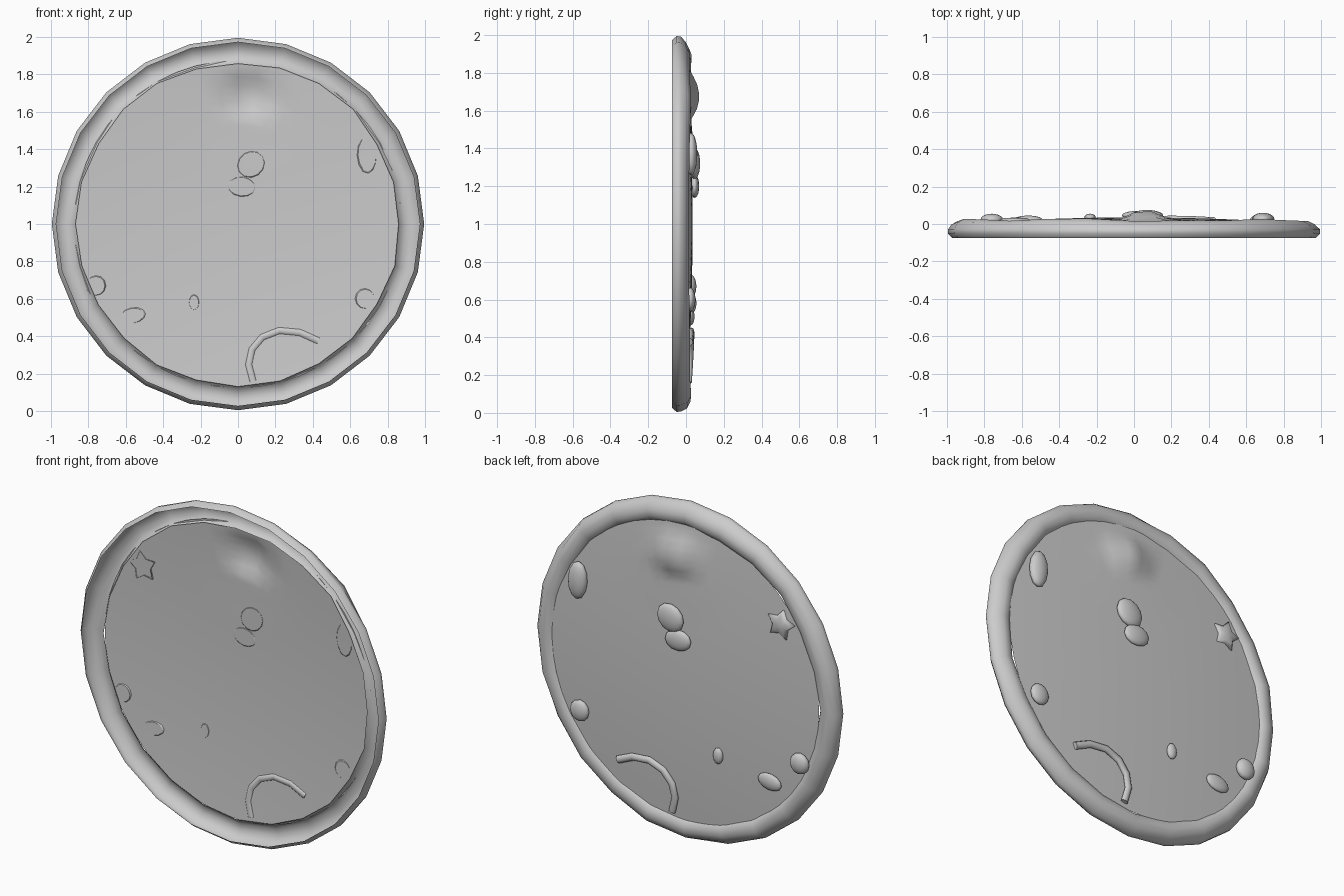
import bpy, bmesh, math, random
from mathutils import Vector, Matrix

if "Cube" in bpy.data.objects:
    bpy.data.objects.remove(bpy.data.objects["Cube"])

random.seed(4)


def finish(name, bm, angle=180):
    me = bpy.data.meshes.new(name)
    bm.to_mesh(me)
    bm.free()
    ob = bpy.data.objects.new(name, me)
    bpy.context.collection.objects.link(ob)
    bpy.ops.object.select_all(action='DESELECT')
    ob.select_set(True)
    bpy.context.view_layer.objects.active = ob
    bpy.ops.object.shade_smooth_by_angle(angle=math.radians(angle))
    return ob


def sheet_y(x, z):
    """Height of the gently domed base, with one bubble near the top."""
    r2 = (x * x + (z - 1) ** 2) / 0.76
    d = math.hypot(x - 0.06, z - 1.69)
    return 0.035 - 0.03 * r2 + 0.05 * max(0, 1 - (d / 0.13) ** 2) ** 0.8 \
        + 0.006 * max(0, 1 - d / 0.4)


def bridge(bm, a, b):
    n = len(a)
    for i in range(n):
        bm.faces.new((a[i], b[i], b[(i + 1) % n], a[(i + 1) % n]))


# crust: rounded lumpy rim, open at the back
bm = bmesh.new()
profile = [(0.862, -0.012), (0.873, 0.004), (0.90, 0.02), (0.935, 0.022),
           (0.97, 0.004), (0.993, -0.028), (0.995, -0.05), (0.972, -0.075)]
N = 24
lumps = [(random.uniform(-0.008, 0.008), random.uniform(-0.008, 0.008)) for _ in range(N)]
rings = []
for k, (r, y) in enumerate(profile):
    ring = []
    for i in range(N):
        a = 2 * math.pi * i / N
        w = 1 if k < 5 else 0
        rr = r + lumps[i][0] * w
        yy = y + lumps[i][1] * w
        ring.append(bm.verts.new((rr * math.cos(a), yy, 1 + rr * math.sin(a))))
    rings.append(ring)
for a, b in zip(rings, rings[1:]):
    bridge(bm, a, b)
bmesh.ops.reverse_faces(bm, faces=bm.faces[:])
finish("crust", bm)

# melted base sheet with a bubble
bm = bmesh.new()
S, R = 48, 20
hub = bm.verts.new((0, sheet_y(0, 1), 1))
prev = None
for k in range(1, R + 1):
    r = 0.875 * k / R
    ring = []
    for i in range(S):
        a = 2 * math.pi * i / S
        x, z = r * math.cos(a), 1 + r * math.sin(a)
        ring.append(bm.verts.new((x, sheet_y(x, z), z)))
    if prev:
        bridge(bm, prev, ring)
    else:
        for i in range(S):
            bm.faces.new((hub, ring[i], ring[(i + 1) % S]))
    prev = ring
bmesh.ops.reverse_faces(bm, faces=bm.faces[:])
finish("cheese_sheet", bm)


# rounded chunks: open-backed pebbles resting on the sheet
def chunk(name, x, z, rx, rz, top, tilt=0):
    base = sheet_y(x, z)
    bm = bmesh.new()
    bmesh.ops.create_uvsphere(bm, u_segments=12, v_segments=10, radius=1)
    low = [v for v in bm.verts if v.co.z < -0.6]
    bmesh.ops.delete(bm, geom=low, context='VERTS')
    h = (top - base) / 1.5
    c, s = math.cos(tilt), math.sin(tilt)
    for v in bm.verts:
        u, w, t = v.co.x * rx, v.co.y * rz, v.co.z
        v.co = (x + u * c - w * s, top - h + t * h, z + u * s + w * c)
    bmesh.ops.recalc_face_normals(bm, faces=bm.faces[:])
    finish(name, bm)


for i, c in enumerate([
        (0.07, 1.32, 0.088, 0.08, 0.075, 0.6), (0.02, 1.20, 0.085, 0.062, 0.07, -0.1),
        (0.69, 1.37, 0.06, 0.112, 0.06, 0.05), (0.68, 0.60, 0.06, 0.063, 0.05),
        (-0.76, 0.67, 0.06, 0.062, 0.055), (-0.565, 0.51, 0.077, 0.048, 0.045, 0.15),
        (-0.235, 0.58, 0.031, 0.048, 0.055)]):
    chunk("topping_%d" % (i + 1), *c)

# star-shaped topping
bm = bmesh.new()
sx, sz, sy = -0.63, 1.455, sheet_y(-0.63, 1.455)
levels = []
for scale, y in ((1, sy - 0.006), (1, sy + 0.008), (0.75, sy + 0.02)):
    ring = []
    for i in range(10):
        r = scale * (0.09 if i % 2 == 0 else 0.052)
        a = math.pi * i / 5 + 0.5
        ring.append(bm.verts.new((sx + r * math.cos(a), y, sz + r * math.sin(a))))
    levels.append(ring)
bridge(bm, levels[0], levels[1])
bridge(bm, levels[1], levels[2])
tip = bm.verts.new((sx, sy + 0.024, sz))
for i in range(10):
    bm.faces.new((levels[2][i], tip, levels[2][(i + 1) % 10]))
bmesh.ops.recalc_face_normals(bm, faces=bm.faces[:])
finish("star_topping", bm)

# curved strip: round tube following an arc
path = [(0.08, 0.16), (0.057, 0.25), (0.075, 0.33), (0.13, 0.395),
        (0.22, 0.43), (0.33, 0.42), (0.43, 0.375)]
bm = bmesh.new()
levels = []
for i, (x, z) in enumerate(path):
    a, b = path[max(i - 1, 0)], path[min(i + 1, len(path) - 1)]
    t = Vector((b[0] - a[0], 0, b[1] - a[1])).normalized()
    side = Vector((-t.z, 0, t.x))
    centre = Vector((x, sheet_y(x, z) + 0.008, z))
    levels.append([bm.verts.new(centre + side * 0.022 * math.cos(q) + Vector((0, 0.016 * math.sin(q), 0)))
                   for q in (2 * math.pi * k / 8 for k in range(8))])
for a, b in zip(levels, levels[1:]):
    bridge(bm, a, b)
bm.faces.new(levels[0])
bm.faces.new(levels[-1])
bmesh.ops.recalc_face_normals(bm, faces=bm.faces[:])
finish("curved_strip", bm, 60)
